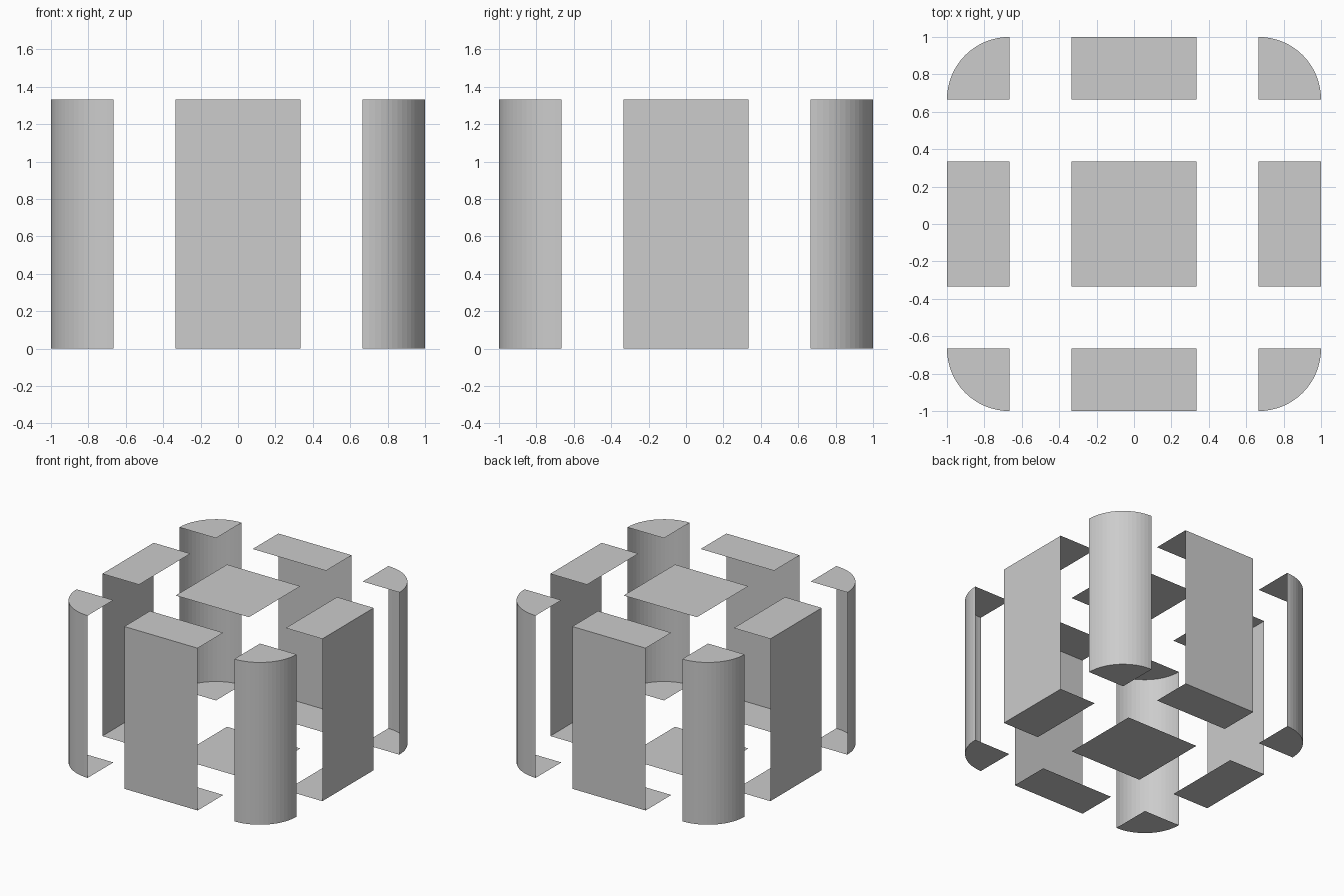
import bpy
import math
from mathutils import Matrix

if "Cube" in bpy.data.objects:
    bpy.data.objects.remove(bpy.data.objects["Cube"])

THIRD = 1 / 3          # grid module: strip depth, corner radius, gap width
HEIGHT = 4 / 3
ARC_STEPS = 16

grey = bpy.data.materials.new("light_grey")
grey.diffuse_color = (0.604, 0.604, 0.604, 1)
grey.use_nodes = True
grey.node_tree.nodes["Principled BSDF"].inputs["Base Color"].default_value = grey.diffuse_color


def shell(name, ring, wall_count, turn=0):
    """Open shell: bottom and top caps, walled along the first edges of a CCW ring."""
    n = len(ring)
    verts = [(x, y, z) for z in (0, HEIGHT) for x, y in ring]
    faces = [tuple(reversed(range(n))), tuple(range(n, 2 * n))]
    faces += [(i, i + 1, n + i + 1, n + i) for i in range(wall_count)]
    mesh = bpy.data.meshes.new(name)
    mesh.from_pydata(verts, [], faces)
    mesh.transform(Matrix.Rotation(turn * math.pi / 2, 4, "Z"))
    mesh.materials.append(grey)
    obj = bpy.data.objects.new(name, mesh)
    bpy.context.collection.objects.link(obj)
    return obj


# Profiles of the front wall, the front-right corner and the centre
inner = 2 * THIRD
side_ring = [(-THIRD, -1), (THIRD, -1), (THIRD, -inner), (-THIRD, -inner)]
corner_ring = []
for i in range(ARC_STEPS + 1):
    a = -math.pi / 2 + i * math.pi / 2 / ARC_STEPS
    corner_ring.append((inner + THIRD * math.cos(a), -inner + THIRD * math.sin(a)))
corner_ring.append((inner, -inner))
centre_ring = [(-THIRD, -THIRD), (THIRD, -THIRD), (THIRD, THIRD), (-THIRD, THIRD)]

# Four walls and four rounded corners by quarter turns
sides = ("front", "right", "back", "left")
corners = ("front_right", "back_right", "back_left", "front_left")
for turn in range(4):
    shell(sides[turn] + "_wall", side_ring, 1, turn)
    shell(corners[turn] + "_corner", corner_ring, ARC_STEPS, turn)

# Centre top and bottom panels, no walls
shell("centre_panels", centre_ring, 0)
